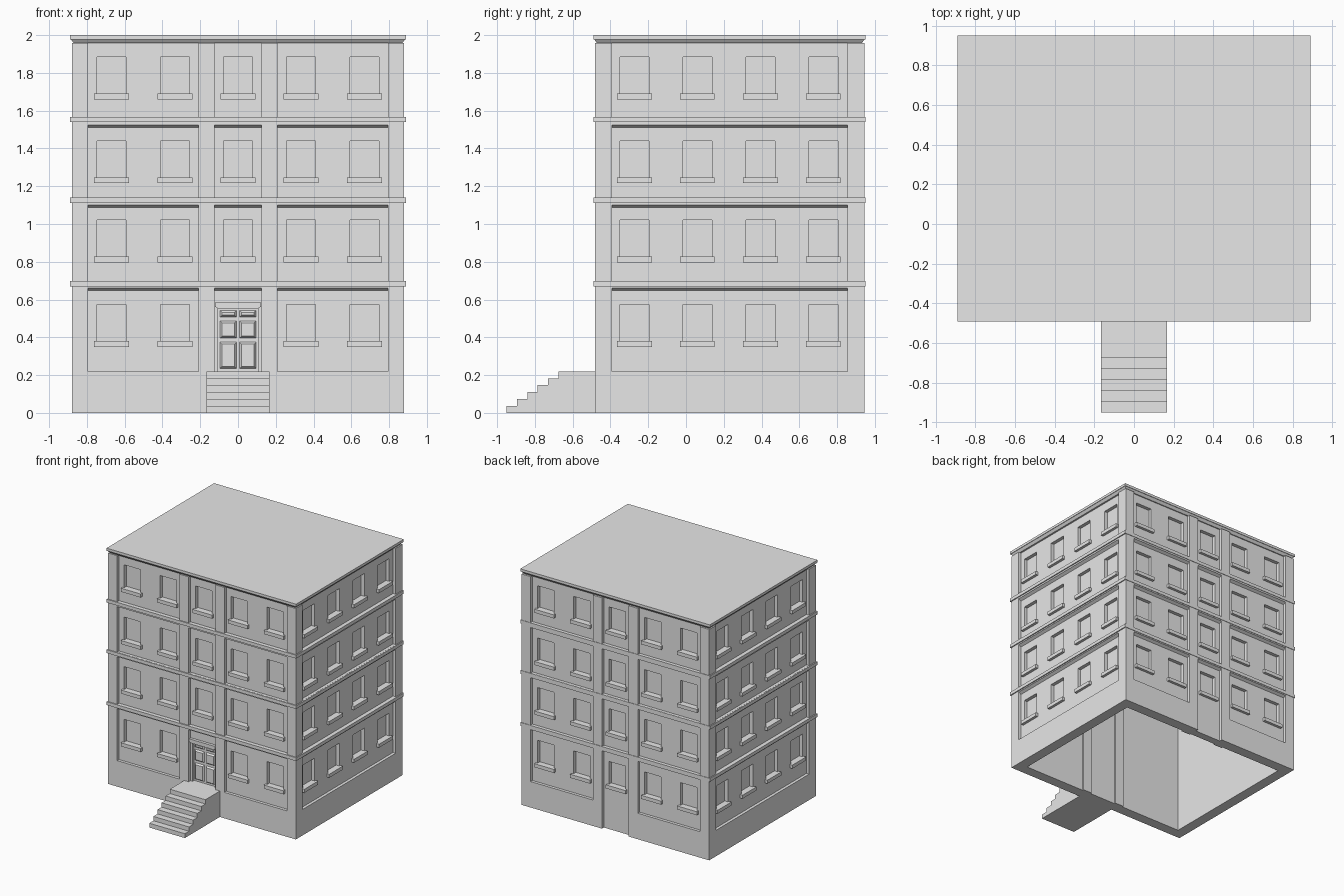
import bpy, bmesh
from itertools import product
from mathutils import Vector

cube = bpy.data.objects.get("Cube")
if cube:
    bpy.data.objects.remove(cube, do_unlink=True)

GREY = (0.8, 0.8, 0.8, 1.0)
stone = bpy.data.materials.new("stone_grey")
stone.use_nodes = True
stone.diffuse_color = GREY
stone.node_tree.nodes["Principled BSDF"].inputs["Base Color"].default_value = GREY

# Main dimensions
HX, Y0, Y1, TOP = 0.88, -0.482, 0.946, 1.957
YC, HY = (Y0 + Y1) / 2, (Y1 - Y0) / 2
WALL, RECESS, GLASS = 0.09, 0.025, 0.055
BASE = 0.22
FLOORS = [(BASE, 0.66), (0.697, 1.10), (1.14, 1.525), (1.567, TOP)]
SILLS = [0.35, 0.797, 1.217, 1.66]
BANDS = [0.67, 1.111, 1.539]
BAND_H = 0.028
WIN_HALF, WIN_H, SILL_H = 0.077, 0.193, 0.03
FRONT_BAYS = [(-0.795, -0.21), (-0.125, 0.125), (0.21, 0.795)]
FRONT_WINDOWS = [-0.67, -0.333, 0, 0.333, 0.67]
SIDE_BAYS = [(-HY + WALL, HY - WALL)]
SIDE_WINDOWS = [-0.505, -0.172, 0.162, 0.495]


def finish(name, bm):
    mesh = bpy.data.meshes.new(name)
    bm.to_mesh(mesh)
    bm.free()
    mesh.materials.append(stone)
    obj = bpy.data.objects.new(name, mesh)
    bpy.context.scene.collection.objects.link(obj)
    return obj


def hull(bm, points):
    """Add a convex solid around the points."""
    verts = [bm.verts.new(p) for p in points]
    bmesh.ops.convex_hull(bm, input=verts)
    faces = list({f for v in verts for f in v.link_faces})
    bmesh.ops.recalc_face_normals(bm, faces=faces)
    edges = list({e for f in faces for e in f.edges})
    bmesh.ops.dissolve_limit(bm, angle_limit=0.01, verts=verts, edges=edges)


def box(bm, xs, ys, zs, place=lambda x, y, z: (x, y, z)):
    hull(bm, [place(*p) for p in product(xs, ys, zs)])


def relief(name, half, rects, place):
    """Stepped wall sheet; later rectangles (u0, u1, v0, v1, depth) win."""
    us = sorted({-half, half} | {u for r in rects for u in r[:2]})
    vs = sorted({0, TOP} | {v for r in rects for v in r[2:4]})

    def depth(i, j):
        if not 0 <= j < len(vs) - 1:
            return WALL
        u, v = (us[i] + us[i + 1]) / 2, (vs[j] + vs[j + 1]) / 2
        d = 0
        for u0, u1, v0, v1, rect_depth in rects:
            if u0 < u < u1 and v0 < v < v1:
                d = rect_depth
        return d

    bm = bmesh.new()

    def quad(*pts):
        bm.faces.new([bm.verts.new(place(*p)) for p in pts])

    for i in range(len(us) - 1):
        u0, u1 = us[i], us[i + 1]
        for j in range(len(vs)):
            a, b = depth(i, j - 1), depth(i, j)
            v0 = vs[j]
            if a != b:
                quad((u0, a, v0), (u1, a, v0), (u1, b, v0), (u0, b, v0))
            if j == len(vs) - 1:
                continue
            v1 = vs[j + 1]
            quad((u0, b, v0), (u1, b, v0), (u1, b, v1), (u0, b, v1))
            if i + 2 < len(us):
                c = depth(i + 1, j)
                if b != c:
                    quad((u1, b, v0), (u1, c, v0), (u1, c, v1), (u1, b, v1))
    bmesh.ops.remove_doubles(bm, verts=bm.verts[:], dist=0.0001)
    bmesh.ops.dissolve_limit(bm, angle_limit=0.01, verts=bm.verts[:], edges=bm.edges[:])
    finish(name, bm)


def facade(side, half, bays, centres, place):
    rects, windows = [], []
    for f, (v0, v1) in enumerate(FLOORS):
        for b, (u0, u1) in enumerate(bays):
            # The middle bay at the rear runs down to the ground
            to_ground = side == "back" and f == 0 and b == 1
            rects.append((u0, u1, 0 if to_ground else v0, v1, RECESS))
        for u in centres:
            if not (side == "front" and f == 0 and u == 0):
                windows.append((u, SILLS[f]))
    for u, z in windows:
        rects.append((u - WIN_HALF, u + WIN_HALF, z + SILL_H, z + SILL_H + WIN_H, GLASS))
    if side == "front":
        rects.append((-0.105, 0.105, BASE, 0.555, 0.045))
    relief(side + "_wall", half, rects, place)

    # Window sills
    bm = bmesh.new()
    for u, z in windows:
        box(bm, (u - 0.092, u + 0.092), (0.002, RECESS + 0.005), (z, z + SILL_H), place)
    finish(side + "_window_sills", bm)

    # Sloped mouldings under the head of each panel
    bm = bmesh.new()
    for (_, top), (u0, u1) in product(FLOORS[:3], bays):
        profile = [(0.003, top), (RECESS, top), (RECESS, top - 0.013)]
        hull(bm, [place(u, d, v) for u in (u0, u1) for d, v in profile])
    finish(side + "_panel_mouldings", bm)


def front(u, d, v):
    return (u, Y0 + d, v)


facade("front", HX, FRONT_BAYS, FRONT_WINDOWS, front)
facade("back", HX, FRONT_BAYS, FRONT_WINDOWS, lambda u, d, v: (-u, Y1 - d, v))
facade("right", HY, SIDE_BAYS, SIDE_WINDOWS, lambda u, d, v: (HX - d, YC + u, v))
facade("left", HY, SIDE_BAYS, SIDE_WINDOWS, lambda u, d, v: (-HX + d, YC - u, v))

# Hollow interior, open at the bottom
bm = bmesh.new()
box(bm, (-HX + WALL, HX - WALL), (Y0 + WALL, Y1 - WALL), (0, TOP))
bm.normal_update()
floor = [f for f in bm.faces if f.normal.z < -0.9]
bmesh.ops.delete(bm, geom=floor, context="FACES")
bmesh.ops.reverse_faces(bm, faces=bm.faces[:])
finish("interior_walls", bm)

bm = bmesh.new()
for x, y in product((-0.1675, 0.1675), (Y0 + WALL, Y1 - WALL)):
    box(bm, (x - 0.0425, x + 0.0425), (y - 0.012, y + 0.012), (0, TOP))
finish("interior_pilasters", bm)

# Bands between the storeys
bm = bmesh.new()
OX, OY0, OY1 = HX + 0.009, Y0 - 0.009, Y1 + 0.004
for z in BANDS:
    zs = (z, z + BAND_H)
    for s in (-1, 1):
        box(bm, sorted((s * OX, s * (HX - 0.05))), (OY0, OY1), zs)
    box(bm, (-OX, OX), (OY0, Y0 + 0.05), zs)
    box(bm, (-OX, OX), (Y1 - 0.05, OY1), zs)
finish("storey_bands", bm)

# Cornice slab with a tapering neck
bm = bmesh.new()
box(bm, (-OX, OX), (OY0, OY1), (1.978, 2.0))
neck = []
for inset, z in ((0.02, TOP), (0.004, 1.978)):
    neck += [(x, y, z) for x, y in product((-OX + inset, OX - inset), (OY0 + inset, OY1 - inset))]
hull(bm, neck)
finish("roof_cornice", bm)

# Door panels with sloped edges
bm = bmesh.new()
for s, (v0, v1) in product((-1, 1), ((0.235, 0.375), (0.395, 0.488), (0.506, 0.543))):
    points = []
    for inset, d in ((0, 0.046), (0.011, 0.032)):
        us = (s * (0.008 + inset), s * (0.096 - inset))
        points += [front(u, d, v) for u, v in product(us, (v0 + inset, v1 - inset))]
    hull(bm, points)
finish("door_panels", bm)

# Door lintel, wider at the top
bm = bmesh.new()
hull(bm, [front(s * w, d, z) for s in (-1, 1) for d in (0.001, RECESS + 0.005)
          for w, z in ((0.108, 0.553), (0.122, 0.562), (0.122, 0.585))])
finish("door_lintel", bm)

# Entrance stairs: one stepped profile pulled sideways
STEPS, TREAD, NOSE = 6, 0.055, -0.95
profile = [(Y0 + 0.03, 0), (NOSE, 0)]
for i in range(STEPS):
    y, z = NOSE + i * TREAD, BASE * (i + 1) / STEPS
    profile.append((y, z))
    profile.append((y + TREAD if i < STEPS - 1 else Y0 + 0.03, z))
bm = bmesh.new()
side = bm.faces.new([bm.verts.new((-0.167, y, z)) for y, z in profile])
pulled = bmesh.ops.extrude_face_region(bm, geom=[side])["geom"]
moved = [v for v in pulled if isinstance(v, bmesh.types.BMVert)]
bmesh.ops.translate(bm, verts=moved, vec=Vector((0.334, 0, 0)))
bmesh.ops.recalc_face_normals(bm, faces=bm.faces[:])
finish("entrance_stairs", bm)
